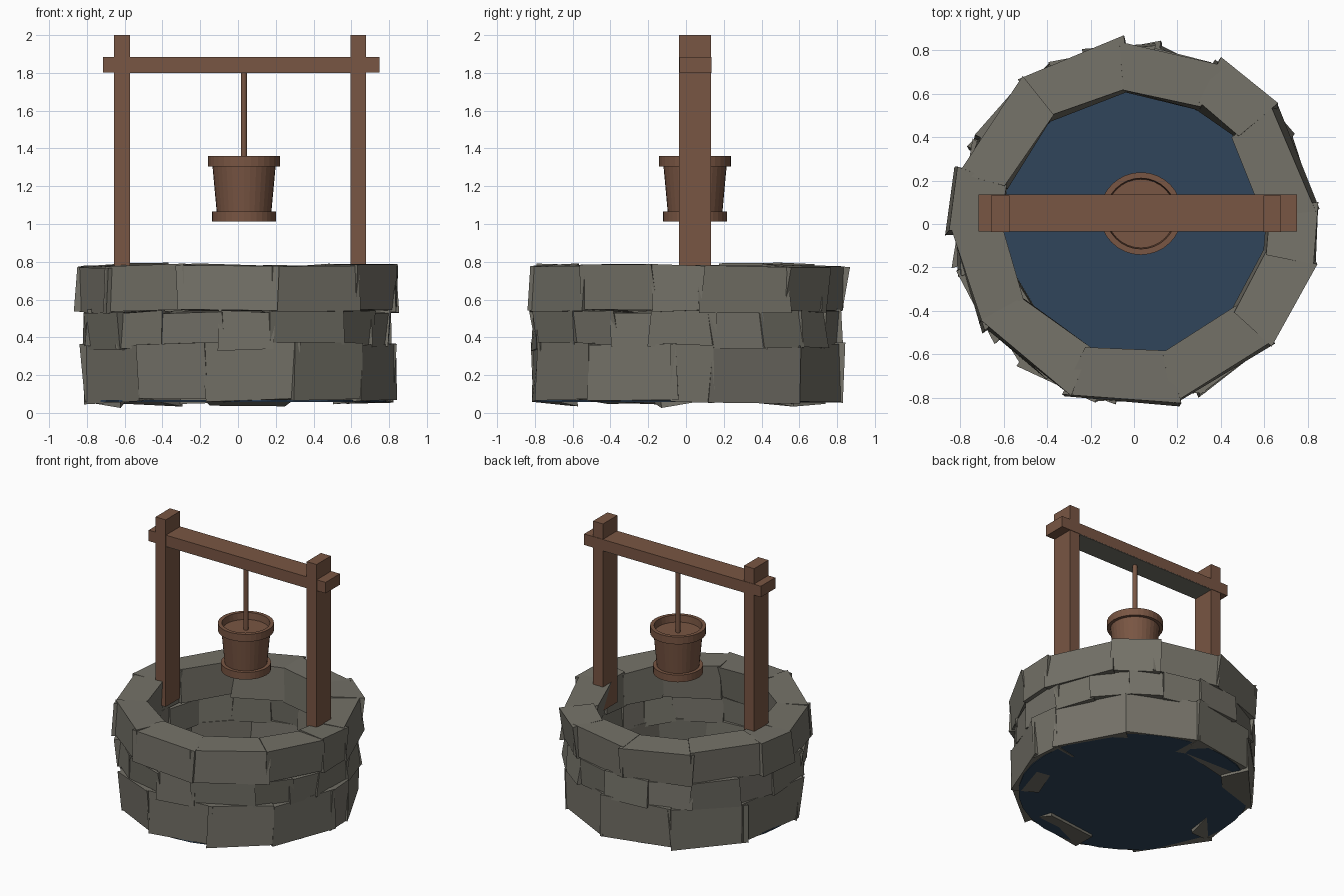
import bpy
import bmesh
import random
from math import cos, sin, radians

random.seed(7)
if "Cube" in bpy.data.objects:
    bpy.data.objects.remove(bpy.data.objects["Cube"], do_unlink=True)


def material(name, rgb):
    m = bpy.data.materials.new(name)
    m.use_nodes = True
    m.diffuse_color = (*rgb, 1)
    m.node_tree.nodes["Principled BSDF"].inputs["Base Color"].default_value = (*rgb, 1)
    return m


STONE = material("grey stone", (0.175, 0.167, 0.138))
WOOD = material("brown wood", (0.19, 0.092, 0.056))
WATER = material("dark blue water", (0.03, 0.06, 0.105))


def finish(bm, name, mat):
    bmesh.ops.recalc_face_normals(bm, faces=bm.faces)
    mesh = bpy.data.meshes.new(name)
    bm.to_mesh(mesh)
    bm.free()
    mesh.materials.append(mat)
    obj = bpy.data.objects.new(name, mesh)
    bpy.context.collection.objects.link(obj)
    return obj


def box(name, lo, hi, mat):
    bm = bmesh.new()
    bmesh.ops.create_cube(bm, size=1)
    for v in bm.verts:
        v.co = [a + (b - a) * (c + 0.5) for a, b, c in zip(lo, hi, v.co)]
    return finish(bm, name, mat)


def lathe(name, profile, centre, mat, sides=32):
    """Revolve (radius, height) points about a vertical axis."""
    bm = bmesh.new()
    rings = []
    for r, z in profile:
        rings.append([bm.verts.new((centre[0] + r * cos(radians(360 * i / sides)),
                                    centre[1] + r * sin(radians(360 * i / sides)), z))
                      for i in range(sides)])
    for a, b in zip(rings, rings[1:]):
        for i in range(sides):
            j = (i + 1) % sides
            bm.faces.new((a[i], a[j], b[j], b[i]))
    bm.faces.new(rings[0])
    bm.faces.new(rings[-1])
    return finish(bm, name, mat)


def wobble(amount):
    return random.uniform(-amount, amount)


def stone_row(name, joints, z0, z1, r_in, r_out, drop=0.0):
    """One course of rough wedge-shaped blocks between the joint angles."""
    bm = bmesh.new()
    for a0, a1 in zip(joints, joints[1:] + [joints[0] + 360]):
        lean, lift, push = wobble(0.012), wobble(0.008), wobble(0.01)
        corners = {}
        for s, angle in enumerate((a0 - 0.8, a1 + 0.8)):
            for o, r in enumerate((r_in, r_out)):
                for t, z in enumerate((z0, z1)):
                    a = radians(angle + wobble(1.2))
                    rad = r + push + wobble(0.012) + (lean if t else -lean)
                    h = z + lift + wobble(0.011)
                    if t == 0 and o == 0:
                        h -= random.uniform(-drop, drop)
                    corners[s, o, t] = bm.verts.new((rad * cos(a), rad * sin(a), h))
        for axis in range(3):
            for side in (0, 1):
                loop = []
                for p, q in ((0, 0), (1, 0), (1, 1), (0, 1)):
                    key = [p, q]
                    key.insert(axis, side)
                    loop.append(corners[tuple(key)])
                bm.faces.new(loop)
    return finish(bm, name, STONE)


# Three courses of stone
stone_row("bottom_stones", [10, 46, 82, 118, 154, 192, 230, 258, 292, 322, 356],
          0.062, 0.36, 0.64, 0.835, 0.04)
stone_row("middle_stones", [10, 30, 48, 64, 85, 105, 128, 150, 172, 195, 219,
                            240, 264, 283, 313, 332, 347],
          0.345, 0.54, 0.635, 0.825)
stone_row("top_stones", [5, 40, 61, 94, 128, 163, 182, 214, 249, 284, 320, 348],
          0.535, 0.778, 0.62, 0.85)

# Water disc closing the base
lathe("water", [(0.785, 0.058), (0.785, 0.068)], (0, 0), WATER)

# Timber frame
box("left_post", (0.595, -0.037, 0.6), (0.677, 0.132, 2), WOOD)
box("right_post", (-0.657, -0.037, 0.6), (-0.573, 0.132, 2), WOOD)
box("crossbeam", (-0.715, -0.035, 1.803), (0.75, 0.135, 1.885), WOOD)
box("beam_underside", (-0.573, -0.034, 1.799), (0.595, 0.134, 1.804), STONE)

# Bucket with foot band, tapered body, rim and recessed lid
hub = (0.032, 0.048)
lathe("bucket", [(0.17, 1.012), (0.17, 1.066), (0.145, 1.066), (0.167, 1.305),
                 (0.19, 1.305), (0.19, 1.36), (0.163, 1.36), (0.158, 1.31)],
      hub, WOOD)
lathe("rope", [(0.016, 1.3), (0.016, 1.81)], hub, WOOD, 12)
